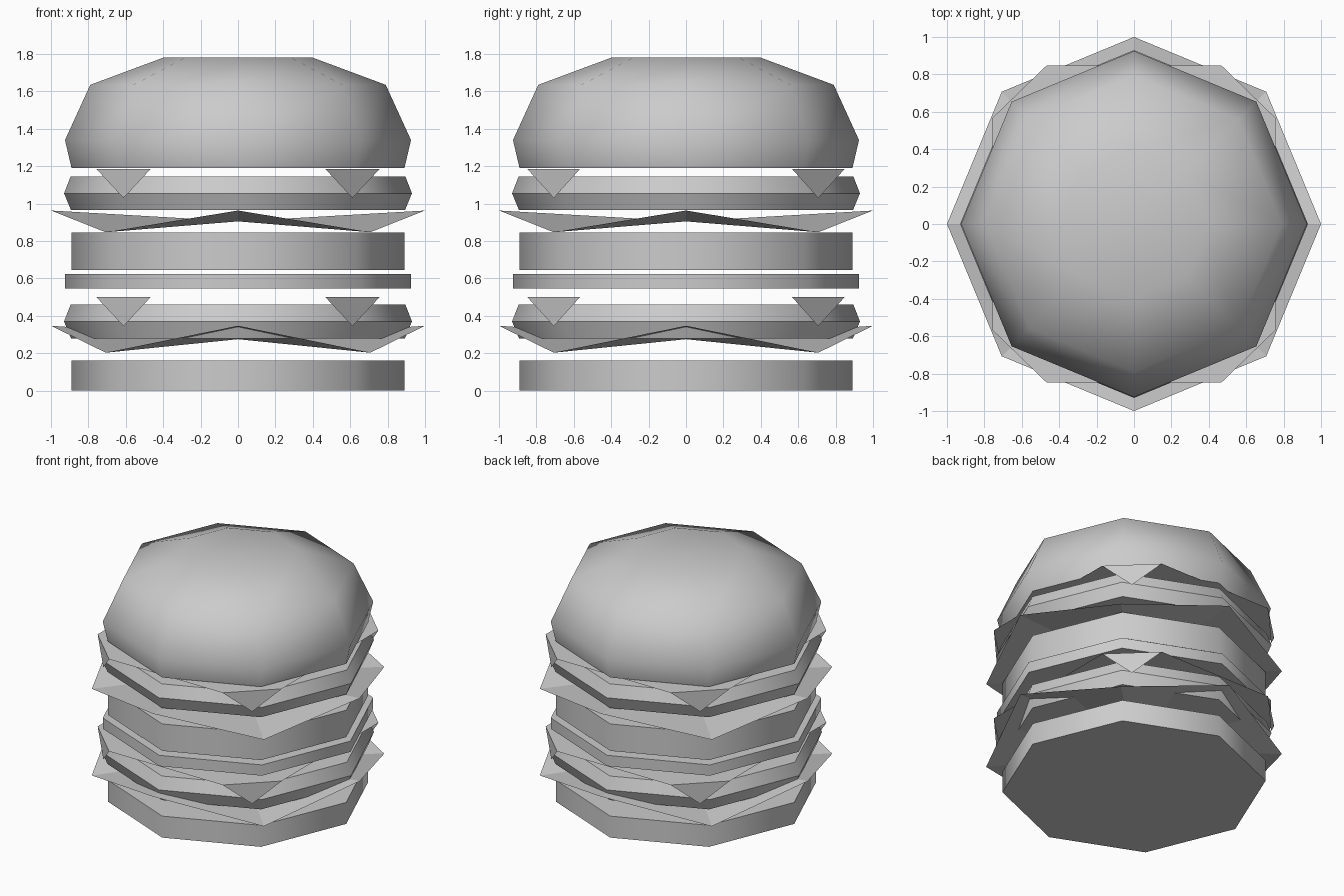
import bpy, bmesh
from math import cos, sin, pi

if "Cube" in bpy.data.objects:
    bpy.data.objects.remove(bpy.data.objects["Cube"])

SIDES = 8


def finish(name, bm):
    bmesh.ops.recalc_face_normals(bm, faces=bm.faces)
    me = bpy.data.meshes.new(name)
    bm.to_mesh(me)
    bm.free()
    ob = bpy.data.objects.new(name, me)
    bpy.context.collection.objects.link(ob)
    return ob


def ring(bm, r, z):
    return [bm.verts.new((r * cos(2 * pi * i / SIDES), r * sin(2 * pi * i / SIDES), z))
            for i in range(SIDES)]


def stacked(name, profile, sharp_rings):
    """Closed octagonal solid from (radius, z) rings, smooth around its sides."""
    bm = bmesh.new()
    rings = [ring(bm, r, z) for r, z in profile]
    for a, b in zip(rings, rings[1:]):
        for i in range(SIDES):
            j = (i + 1) % SIDES
            bm.faces.new((a[i], a[j], b[j], b[i])).smooth = True
    bm.faces.new(rings[0][::-1])
    bm.faces.new(rings[-1]).smooth = len(profile) > 3
    for k in sharp_rings:
        for i in range(SIDES):
            bm.edges.get((rings[k][i], rings[k][(i + 1) % SIDES])).smooth = False
    return finish(name, bm)


def lettuce(name, low, high):
    """Thin wavy leaf: rim alternates high and low around a centre point."""
    bm = bmesh.new()
    rim = ring(bm, 1.0, high)
    for v in rim[1::2]:
        v.co.z = low
    centre = bm.verts.new((0, 0, (low + high) / 2))
    for i in range(SIDES):
        bm.faces.new((centre, rim[i], rim[(i + 1) % SIDES]))
    return finish(name, bm)


def cheese(name, z):
    """Thin slice with its four corners folded down."""
    bm = bmesh.new()
    outline = []
    for sx, sy in ((1, 1), (-1, 1), (-1, -1), (1, -1)):
        a = bm.verts.new((sx * 0.757, sy * 0.567, z))
        b = bm.verts.new((sx * 0.467, sy * 0.848, z))
        tip = bm.verts.new((sx * 0.612, sy * 0.707, z - 0.155))
        pair = [a, b] if sx * sy > 0 else [b, a]
        bm.faces.new((pair[1], pair[0], tip))
        outline += pair
    bm.faces.new(outline)
    return finish(name, bm)


# Buns and patty-like plain discs
stacked("bottom_bun", [(0.89, 0.0), (0.89, 0.16)], (0, 1))
stacked("lower_patty", [(0.925, 0.545), (0.925, 0.625)], (0, 1))
stacked("middle_bun", [(0.89, 0.645), (0.89, 0.845)], (0, 1))
stacked("top_bun", [(0.89, 1.19), (0.925, 1.34), (0.79, 1.635), (0.395, 1.782)], (0,))

# Repeated filling layers: leaf, bulging disc, cheese
for level, leaf_low, leaf_high, base in (("lower", 0.203, 0.347, 0.28),
                                         ("upper", 0.847, 0.963, 0.965)):
    lettuce(level + "_lettuce", leaf_low, leaf_high)
    stacked(level + "_filling",
            [(0.893, base), (0.93, base + 0.09), (0.895, base + 0.18)], (0, 1, 2))
    cheese(level + "_cheese", base + 0.22)
